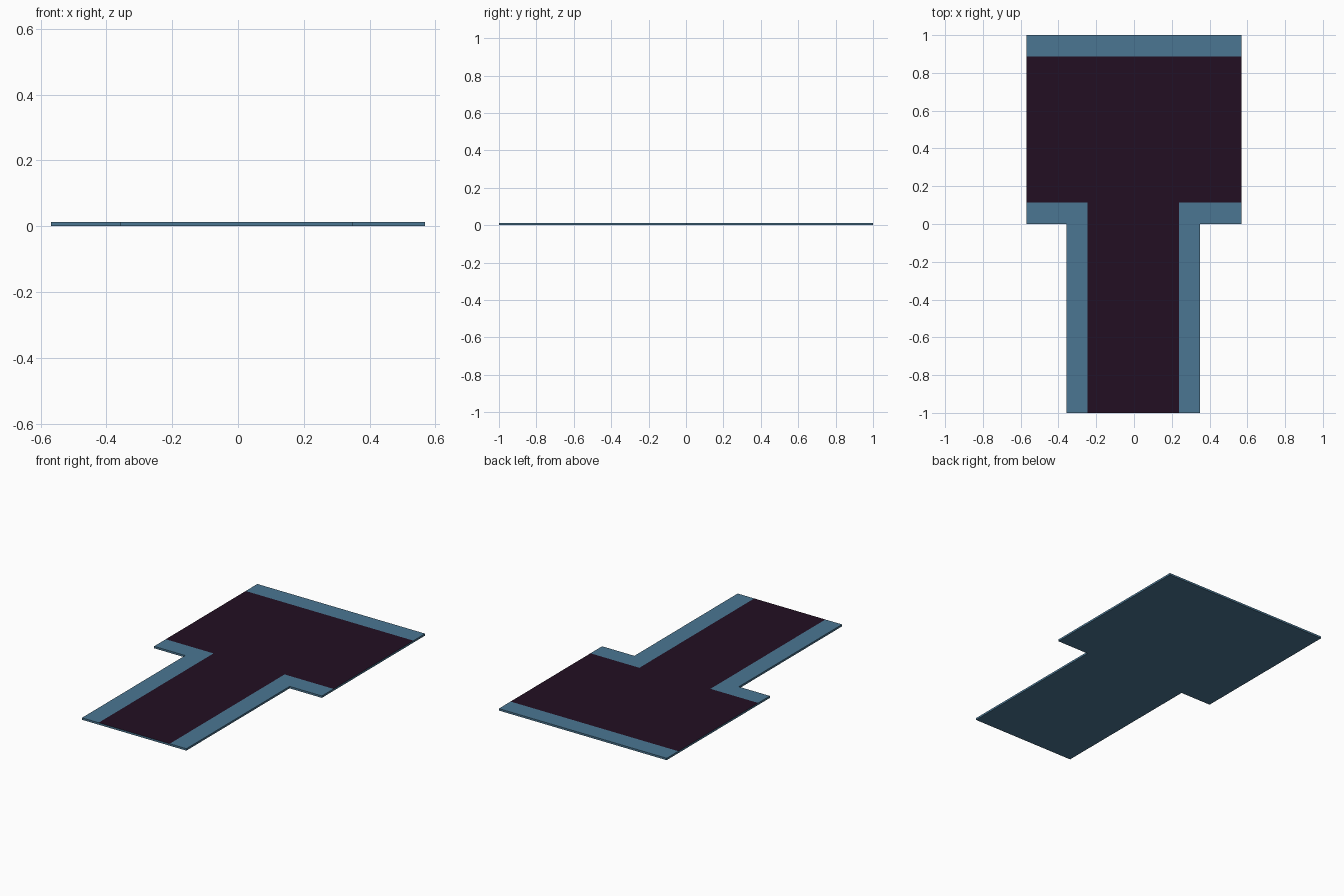
import bpy, bmesh

if "Cube" in bpy.data.objects:
    bpy.data.objects.remove(bpy.data.objects["Cube"])

HEIGHT = 0.012
# Cut lines across the tile: outer edge, stem edge, road edge
XS = [-0.569, -0.358, -0.245, 0.237, 0.350, 0.569]
YS = [-1.0, 0.0, 0.113, 0.887, 1.0]


def material(name, rgb):
    m = bpy.data.materials.new(name)
    m.diffuse_color = (*rgb, 1)
    m.use_nodes = True
    m.node_tree.nodes["Principled BSDF"].inputs["Base Color"].default_value = m.diffuse_color
    return m


def in_tile(x, y):
    return y > YS[1] or XS[1] < x < XS[4]


def in_road(x, y):
    crossbar = YS[2] < y < YS[3]
    stem = XS[2] < x < XS[3] and y < YS[3]
    return crossbar or stem


# T-shaped slab, made of cells between the cut lines
bm = bmesh.new()
verts = {}
def vert(x, y):
    if (x, y) not in verts:
        verts[x, y] = bm.verts.new((x, y, 0))
    return verts[x, y]

for x0, x1 in zip(XS, XS[1:]):
    for y0, y1 in zip(YS, YS[1:]):
        if in_tile((x0 + x1) / 2, (y0 + y1) / 2):
            bm.faces.new([vert(x0, y0), vert(x1, y0), vert(x1, y1), vert(x0, y1)])

# Thickness, keeping the underside closed
ext = bmesh.ops.extrude_face_region(bm, geom=bm.faces[:], use_keep_orig=True)
top = [g for g in ext["geom"] if isinstance(g, bmesh.types.BMVert)]
bmesh.ops.translate(bm, verts=top, vec=(0, 0, HEIGHT))
bmesh.ops.recalc_face_normals(bm, faces=bm.faces[:])

# Dark road surface on the upper faces, blue kerb everywhere else
for f in bm.faces:
    c = f.calc_center_median()
    f.material_index = int(c.z > HEIGHT * 0.9 and in_road(c.x, c.y))

mesh = bpy.data.meshes.new("road_junction")
bm.to_mesh(mesh)
bm.free()
mesh.materials.append(material("kerb blue", (0.069, 0.181, 0.288)))
mesh.materials.append(material("road dark purple", (0.016, 0.0045, 0.016)))
bpy.context.collection.objects.link(bpy.data.objects.new("road_junction", mesh))
